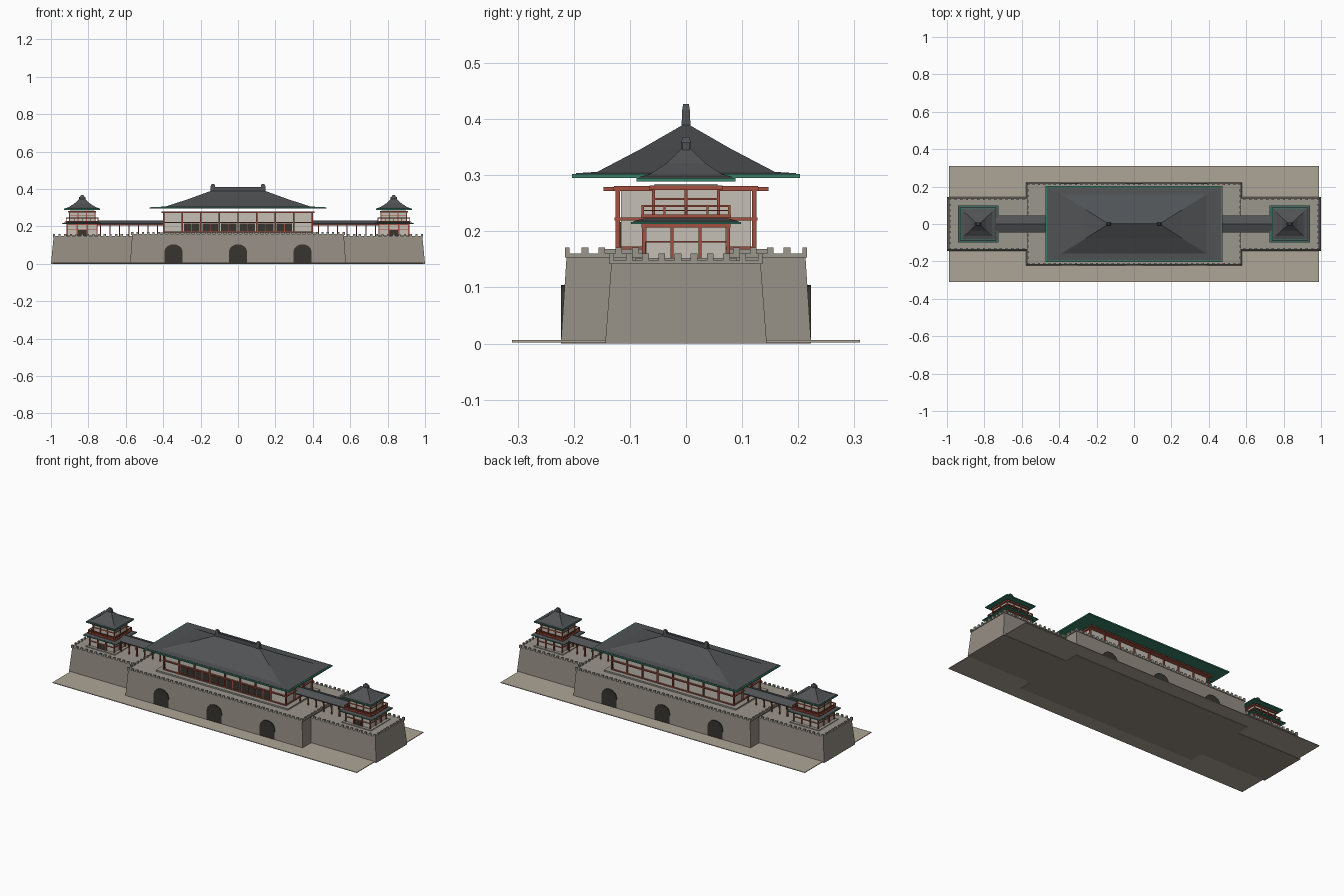
import bpy, bmesh, math

if "Cube" in bpy.data.objects:
    bpy.data.objects.remove(bpy.data.objects["Cube"])


def mat(name, r, g, b):
    m = bpy.data.materials.new(name)
    m.diffuse_color = (r, g, b, 1)
    m.use_nodes = True
    m.node_tree.nodes["Principled BSDF"].inputs["Base Color"].default_value = m.diffuse_color
    return m


PAVE = mat("paving", .42, .38, .31)
STONE = mat("stone", .30, .27, .23)
CAP = mat("coping", .33, .31, .27)
DARK = mat("dark_opening", .04, .035, .03)
WALL = mat("plaster", .56, .52, .46)
RED = mat("red_timber", .36, .08, .05)
ROOF = mat("roof_tile", .08, .085, .09)
GREEN = mat("green_eave", .04, .22, .14)


def finish(name, bm, material):
    bmesh.ops.recalc_face_normals(bm, faces=bm.faces)
    me = bpy.data.meshes.new(name)
    bm.to_mesh(me)
    bm.free()
    me.materials.append(material)
    ob = bpy.data.objects.new(name, me)
    bpy.context.collection.objects.link(ob)
    return ob


def boxes(name, items, material):
    """Boxes given as (x0, x1, y0, y1, z0, z1), joined in one object."""
    bm = bmesh.new()
    for x0, x1, y0, y1, z0, z1 in items:
        v = bmesh.ops.create_cube(bm, size=1)["verts"]
        bmesh.ops.scale(bm, vec=(abs(x1 - x0), abs(y1 - y0), z1 - z0), verts=v)
        bmesh.ops.translate(bm, vec=((x0 + x1) / 2, (y0 + y1) / 2, (z0 + z1) / 2), verts=v)
    return finish(name, bm, material)


def tiers(name, levels, material, cx=0):
    """Stacked rectangles (half x, half y, z), skinned and capped."""
    bm = bmesh.new()
    rings = [[bm.verts.new((cx + sx * hx, sy * hy, z))
              for sx, sy in ((-1, -1), (1, -1), (1, 1), (-1, 1))] for hx, hy, z in levels]
    for a, b in zip(rings, rings[1:]):
        for i in range(4):
            j = (i + 1) % 4
            bm.faces.new((a[i], a[j], b[j], b[i]))
    bm.faces.new(rings[0])
    bm.faces.new(rings[-1])
    return finish(name, bm, material)


def prism(name, pts, y0, y1, material):
    """Outline in x, z pushed along y."""
    bm = bmesh.new()
    f = bm.faces.new([bm.verts.new((x, y0, z)) for x, z in pts])
    g = bmesh.ops.extrude_face_region(bm, geom=[f])["geom"]
    bmesh.ops.translate(bm, vec=(0, y1 - y0, 0),
                        verts=[e for e in g if isinstance(e, bmesh.types.BMVert)])
    return finish(name, bm, material)


def spread(a, b, n):
    return [a + (b - a) * i / (n - 1) for i in range(n)]


def merlons(x0, x1, hy, z, h, ends):
    """Teeth along both long edges and the chosen end edges."""
    out, w, d = [], .006, .004
    for x in spread(x0 + w, x1 - w, max(2, round((x1 - x0) / .028))):
        for y in (-hy + d, hy - d):
            out.append((x - w, x + w, y - d, y + d, z, z + h))
    for x in ends:
        for y in spread(-hy + w, hy - w, round(2 * hy / .028))[1:-1]:
            out.append((x - d, x + d, y - w, y + w, z, z + h))
    return out


def ring(cx, hx, hy, t, z0, z1):
    """Four beams around a rectangle."""
    return ([(cx - hx - t, cx + hx + t, s * hy - t, s * hy + t, z0, z1) for s in (-1, 1)] +
            [(cx + s * hx - t, cx + s * hx + t, -hy, hy, z0, z1) for s in (-1, 1)])


def posts(cx, hx, hy, nx, ny, t, z0, z1):
    pts = {(round(x, 4), y) for x in spread(-hx, hx, nx) for y in (-hy, hy)}
    pts |= {(x, round(y, 4)) for y in spread(-hy, hy, ny) for x in (-hx, hx)}
    return [(cx + x - t, cx + x + t, y - t, y + t, z0, z1) for x, y in sorted(pts)]


# paving and main battered platform
boxes("paving_slab", [(-.99, .99, -.31, .31, .002, .006)], PAVE)
tiers("main_platform", [(.577, .223, 0), (.566, .213, .153)], STONE)
tiers("main_platform_coping", [(.571, .216, .153), (.571, .216, .16)], CAP)
boxes("main_merlons", merlons(-.571, .571, .216, .16, .011, (-.567, .567)), CAP)

# three arched gateways running right through
for k, cx in enumerate((-.345, 0, .345)):
    arch = [(cx - .048, .002), (cx + .048, .002)]
    arch += [(cx + .048 * math.cos(a), .065 + .039 * math.sin(a))
             for a in spread(0, math.pi, 11)]
    prism(f"gateway_{k}", arch, -.223, .223, DARK)

# main hall: plinth, walls, timber frame
boxes("hall_plinth", [(-.43, .43, -.15, .15, .16, .168)], CAP)
boxes("hall_walls", [(-.392, .392, -.116, .116, .168, .28)], WALL)
boxes("hall_columns", posts(0, .397, .122, 9, 4, .004, .168, .28), RED)
boxes("hall_beams", ring(0, .397, .122, .005, .219, .225) + ring(0, .397, .122, .006, .272, .281)
      + ring(0, .397, .122, .003, .168, .173), RED)
boxes("hall_eave_purlins", [(-.41, .41, s * .147, s * .128, .272, .279) for s in (-1, 1)], RED)
bays = spread(-.2481, .2481, 6)
boxes("hall_doors", [(x - .041, x + .041, -.12, -.112, .17, .217) for x in bays], DARK)
boxes("hall_door_mullions", [(x - .002, x + .002, -.122, -.118, .17, .217) for x in bays], RED)

# main hipped roof
tiers("hall_eave", [(.472, .203, .295), (.472, .203, .302)], GREEN)
tiers("hall_roof", [(.464, .196, .301), (.464, .196, .3035), (.388, .158, .306),
                    (.26, .078, .348), (.145, .005, .39)], ROOF)
boxes("hall_ridge", [(-.145, .145, -.006, .006, .385, .41)], ROOF)
for s in (-1, 1):
    tiers(f"ridge_finial_{s}", [(.012, .008, .385), (.012, .007, .415), (.007, .005, .427)],
          ROOF, s * .134)

for s, side in ((-1, "left"), (1, "right")):
    # wing platform, plumb where it meets the main one
    bm = bmesh.new()
    vs = [bm.verts.new((s * x, y * hy, z)) for z, xo, hy in ((0, 1, .144), (.143, .986, .133))
          for x, y in ((.54, -1), (xo, -1), (xo, 1), (.54, 1))]
    for f in ((0, 1, 2, 3), (4, 5, 6, 7), (0, 1, 5, 4), (1, 2, 6, 5), (2, 3, 7, 6), (3, 0, 4, 7)):
        bm.faces.new([vs[i] for i in f])
    finish(f"{side}_wing_platform", bm, STONE)
    boxes(f"{side}_wing_coping", [(s * .55, s * .99, -.136, .136, .142, .148)], CAP)
    lo, hi = sorted((s * .585, s * .99))
    boxes(f"{side}_wing_merlons", merlons(lo, hi, .136, .148, .012, (s * .986,)), CAP)

    # covered gallery between hall and tower
    xs = [s * x for x in spread(.43, .735, 7)]
    boxes(f"{side}_gallery_posts", [(x - .003, x + .003, y - .003, y + .003, .145, .212)
                                    for x in xs for y in (-.034, .034)], RED)
    boxes(f"{side}_gallery_beams", [(s * .40, s * .75, y - .003, y + .003, .204, .211)
                                    for y in (-.034, .034)], RED)
    bm = bmesh.new()
    sec = [(-.046, .21), (.046, .21), (.046, .215), (0, .232), (-.046, .215)]
    a, b = [[bm.verts.new((s * x, y, z)) for y, z in sec] for x in (.395, .752)]
    bm.faces.new(a)
    bm.faces.new(b)
    for i in range(5):
        j = (i + 1) % 5
        bm.faces.new((a[i], a[j], b[j], b[i]))
    finish(f"{side}_gallery_roof", bm, ROOF)

    # corner tower: lower storey
    c = s * .833
    boxes(f"{side}_tower_plinth", [(c - .095, c + .095, -.09, .09, .147, .152)], CAP)
    boxes(f"{side}_tower_lower_walls", [(c - .077, c + .077, -.071, .071, .15, .214)], WALL)
    boxes(f"{side}_tower_lower_frame", posts(c, .08, .075, 4, 4, .003, .15, .214)
          + ring(c, .08, .075, .003, .18, .183) + ring(c, .08, .075, .004, .207, .214), RED)
    boxes(f"{side}_tower_door", [(c - .022, c + .022, -.076, -.07, .152, .18)], DARK)
    # skirt roof and balcony rail
    tiers(f"{side}_tower_skirt_eave", [(.108, .098, .213), (.108, .098, .217)], GREEN, c)
    tiers(f"{side}_tower_skirt_roof", [(.104, .094, .216), (.104, .094, .218), (.07, .062, .226)],
          ROOF, c)
    boxes(f"{side}_tower_balcony", [(c - .088, c + .088, -.08, .08, .224, .23)], RED)
    boxes(f"{side}_balcony_rail", posts(c, .085, .077, 5, 5, .002, .229, .247)
          + ring(c, .085, .077, .002, .243, .247) + ring(c, .085, .077, .0015, .236, .238), RED)
    # upper storey
    boxes(f"{side}_tower_upper_walls", [(c - .066, c + .066, -.056, .056, .224, .284)], WALL)
    boxes(f"{side}_tower_upper_frame", posts(c, .068, .058, 4, 3, .003, .226, .281)
          + ring(c, .068, .058, .003, .256, .259) + ring(c, .07, .06, .005, .274, .282), RED)
    # tower roof and finial
    tiers(f"{side}_tower_eave", [(.096, .088, .289), (.096, .088, .295)], GREEN, c)
    tiers(f"{side}_tower_roof", [(.091, .083, .294), (.091, .083, .297), (.074, .064, .302),
                                 (.042, .034, .322), (.012, .006, .349)], ROOF, c)
    boxes(f"{side}_tower_ridge", [(c - .017, c + .017, -.006, .006, .342, .358)], ROOF)
    tiers(f"{side}_tower_finial", [(.011, .008, .345), (.012, .009, .358), (.006, .005, .368)],
          ROOF, c)
